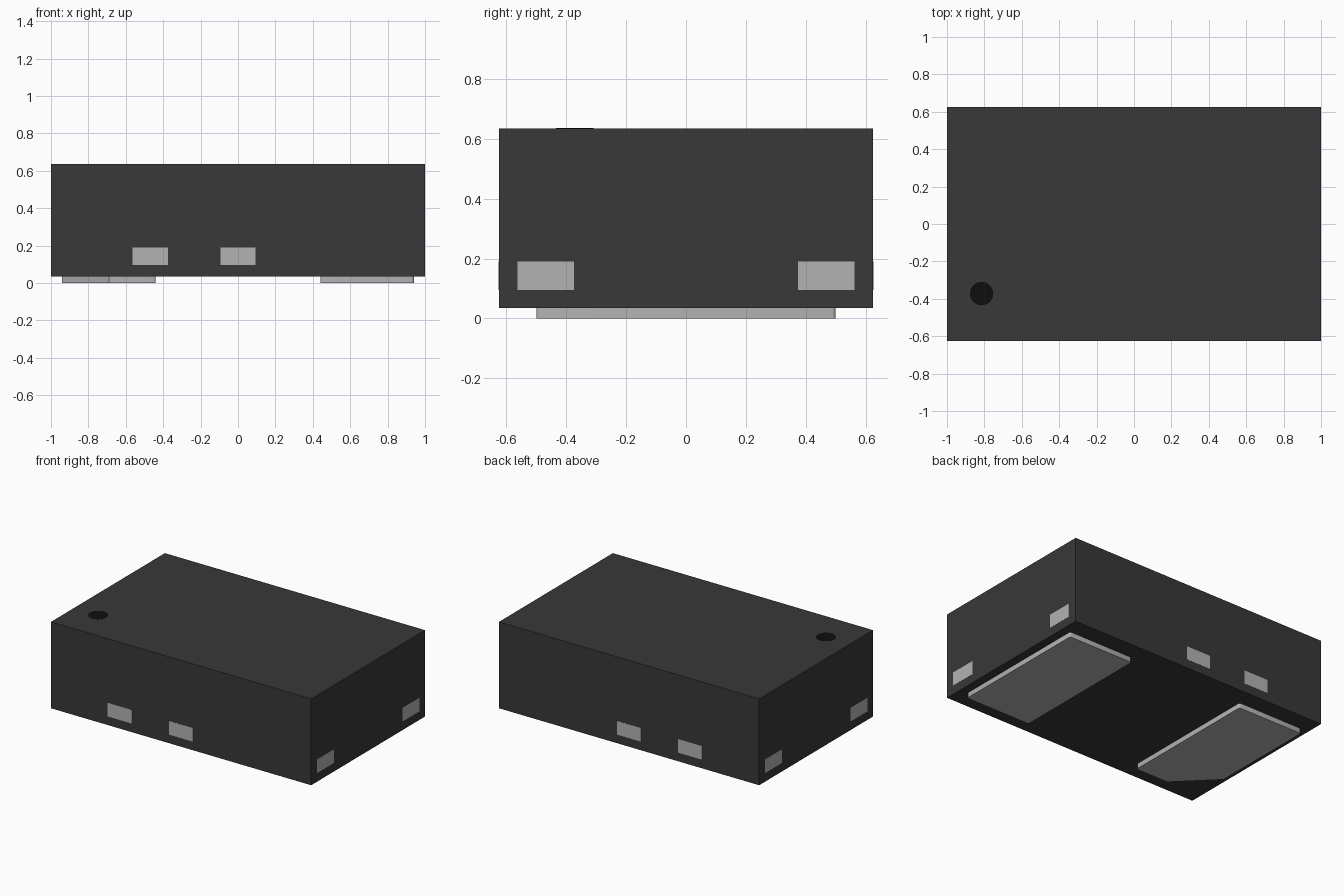
import bpy, bmesh
from mathutils import Vector

if "Cube" in bpy.data.objects:
    bpy.data.objects.remove(bpy.data.objects["Cube"])


def material(name, value):
    m = bpy.data.materials.new(name)
    m.diffuse_color = (value, value, value, 1)
    m.use_nodes = True
    m.node_tree.nodes["Principled BSDF"].inputs["Base Color"].default_value = m.diffuse_color
    return m


BODY = material("dark_resin", 0.04)
METAL = material("metal", 0.45)
INK = material("black_ink", 0.004)


def finish(name, bm, mat):
    bmesh.ops.recalc_face_normals(bm, faces=bm.faces)
    mesh = bpy.data.meshes.new(name)
    bm.to_mesh(mesh)
    bm.free()
    mesh.materials.append(mat)
    ob = bpy.data.objects.new(name, mesh)
    bpy.context.collection.objects.link(ob)
    return ob


def box(name, lo, hi, mat):
    bm = bmesh.new()
    bmesh.ops.create_cube(bm, size=1)
    lo, hi = Vector(lo), Vector(hi)
    for v in bm.verts:
        v.co = (lo + hi) / 2 + v.co * (hi - lo)
    return finish(name, bm, mat)


def pad(name, outline, rounded):
    # Extruded outline; the listed corners get a small vertical fillet
    bm = bmesh.new()
    face = bm.faces.new([bm.verts.new((x, y, 0)) for x, y in outline])
    ext = bmesh.ops.extrude_face_region(bm, geom=[face])
    for v in ext["geom"]:
        if isinstance(v, bmesh.types.BMVert):
            v.co.z = BASE
    edges = [e for e in bm.edges
             if abs(e.verts[0].co.z - e.verts[1].co.z) > BASE / 2
             and any((e.verts[0].co.xy - Vector(c)).length < 1e-4 for c in rounded)]
    bmesh.ops.bevel(bm, geom=edges, offset=0.012, segments=4, profile=0.5, affect='EDGES')
    ob = finish(name, bm, METAL)
    bpy.context.view_layer.objects.active = ob
    ob.select_set(True)
    bpy.ops.object.shade_smooth_by_angle()
    ob.select_set(False)


BASE, TOP = 0.035, 0.635
HX, HY = 1.0, 0.625
SKIN, DEPTH = 0.0008, 0.01

# Package body
box("body", (-HX, -HY, BASE), (HX, HY, TOP), BODY)

# Bottom pads, the left one with a chamfered corner
right = [(0.44, -0.5), (0.94, -0.5), (0.94, 0.5), (0.44, 0.5)]
pad("right_pad", right, right)
left = [(-0.69, -0.5), (-0.44, -0.5), (-0.44, 0.5), (-0.94, 0.5), (-0.94, -0.25)]
pad("left_pad", left, left[1:4])

# Exposed tie bar ends on all four sides
Z0, Z1, HALF = 0.095, 0.19, 0.094
for side, s in (("front", -1), ("back", 1)):
    for i, x in enumerate((-0.469, 0.0)):
        ys = sorted((s * (HY - DEPTH), s * (HY + SKIN)))
        box(f"{side}_tie_bar_{i + 1}", (x - HALF, ys[0], Z0), (x + HALF, ys[1], Z1), METAL)
for side, s in (("left", -1), ("right", 1)):
    for i, y in enumerate((-0.469, 0.469)):
        xs = sorted((s * (HX - DEPTH), s * (HX + SKIN)))
        box(f"{side}_tie_bar_{i + 1}", (xs[0], y - HALF, Z0), (xs[1], y + HALF, Z1), METAL)

# Orientation dot on the top
bm = bmesh.new()
bmesh.ops.create_cone(bm, cap_ends=True, segments=48, radius1=0.0625, radius2=0.0625, depth=0.004)
bmesh.ops.translate(bm, verts=bm.verts, vec=(-0.815, -0.372, TOP - 0.001))
finish("orientation_dot", bm, INK)
